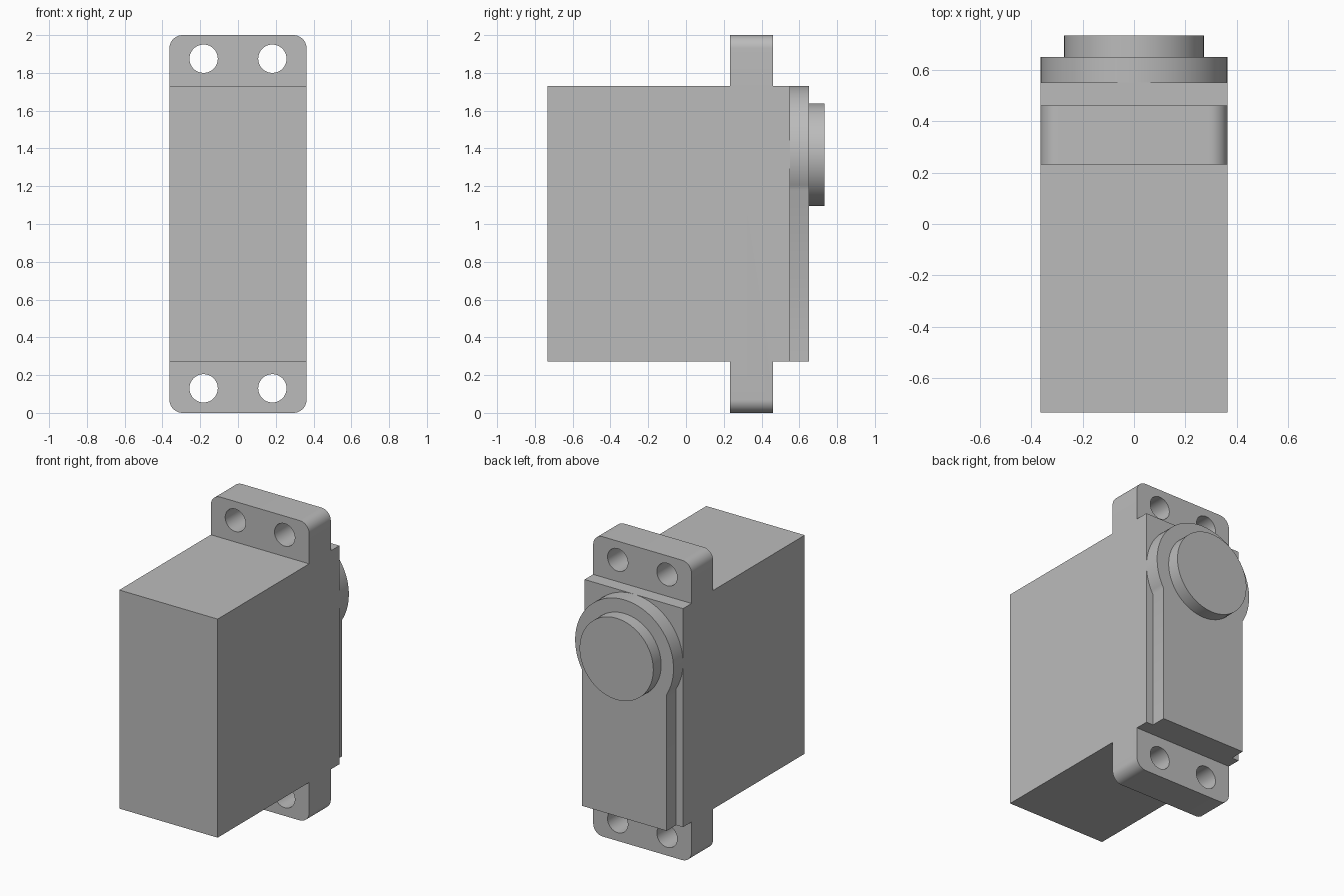
import bpy, bmesh
from math import cos, sin, radians, asin, pi
from mathutils import Vector

cube = bpy.data.objects.get("Cube")
if cube:
    bpy.data.objects.remove(cube, do_unlink=True)

grey = bpy.data.materials.new("plain grey")
grey.use_nodes = True
GREY = (0.5, 0.5, 0.5, 1)
grey.diffuse_color = GREY
grey.node_tree.nodes["Principled BSDF"].inputs["Base Color"].default_value = GREY

HALF_W = 0.363
BOTTOM, TOP = 0.272, 1.73
AXIS_Z = TOP - HALF_W


def prism(name, points, offset, bevel=None):
    """Extrude a closed 3D outline by an offset; bevel the edges chosen by a rule."""
    bm = bmesh.new()
    face = bm.faces.new([bm.verts.new(p) for p in points])
    geom = bmesh.ops.extrude_face_region(bm, geom=[face])["geom"]
    moved = [v for v in geom if isinstance(v, bmesh.types.BMVert)]
    bmesh.ops.translate(bm, verts=moved, vec=offset)
    bmesh.ops.recalc_face_normals(bm, faces=bm.faces)
    if bevel:
        edges = [e for e in bm.edges if bevel(e)]
        bmesh.ops.bevel(bm, geom=edges, offset=0.07, segments=10,
                        profile=0.5, affect='EDGES')
    mesh = bpy.data.meshes.new(name)
    bm.to_mesh(mesh)
    bm.free()
    mesh.materials.append(grey)
    obj = bpy.data.objects.new(name, mesh)
    bpy.context.collection.objects.link(obj)
    return obj


def arc(radius, z, y, start, end, count, x=0):
    return [(x + radius * cos(a), y, z + radius * sin(a))
            for a in (start + (end - start) * i / count for i in range(count + 1))]


def disc(name, radius, x, z, y0, y1):
    return prism(name, arc(radius, z, y0, 0, 2 * pi, 64, x)[:-1], (0, y1 - y0, 0))


def smooth(obj):
    bpy.ops.object.select_all(action='DESELECT')
    obj.select_set(True)
    bpy.context.view_layer.objects.active = obj
    bpy.ops.object.shade_smooth_by_angle(angle=radians(30))


# Case with mounting ears: side outline extruded across the width
BACK, EAR0, EAR1, FRONT = 0.55, 0.232, 0.46, -0.733
outline = [(FRONT, BOTTOM), (EAR0, BOTTOM), (EAR0, 0), (EAR1, 0), (EAR1, BOTTOM),
           (BACK, BOTTOM), (BACK, TOP), (EAR1, TOP), (EAR1, 2), (EAR0, 2),
           (EAR0, TOP), (FRONT, TOP)]


def ear_corner(edge):
    a, b = (v.co for v in edge.verts)
    return abs(a.x - b.x) < 0.01 and abs(a.z - b.z) < 0.01 and (a.z < 0.01 or a.z > 1.99)


case = prism("case_with_ears", [(-HALF_W, y, z) for y, z in outline],
             (2 * HALF_W, 0, 0), ear_corner)

# Screw holes through the ears
for x in (-0.182, 0.182):
    for z in (0.13, 1.875):
        cutter = disc("hole_cutter", 0.075, x, z, 0.15, 0.52)
        cutter.hide_render = True
        cut = case.modifiers.new("screw_hole", 'BOOLEAN')
        cut.operation = 'DIFFERENCE'
        cut.solver = 'EXACT'
        cut.object = cutter
        bpy.context.view_layer.objects.active = case
        bpy.ops.object.modifier_apply(modifier=cut.name)
        bpy.data.objects.remove(cutter, do_unlink=True)

# Raised back plate: straight strip ending in a full-width round head
PLATE_W = 0.312
dip = -asin((HALF_W ** 2 - PLATE_W ** 2) ** 0.5 / HALF_W)
head = arc(HALF_W, AXIS_Z, BACK, dip, pi - dip, 56)
plate = prism("back_plate",
              head + [(-PLATE_W, BACK, BOTTOM), (PLATE_W, BACK, BOTTOM)],
              (0, 0.1, 0))

# Round output boss
boss = disc("output_boss", 0.272, 0, AXIS_Z, 0.65, 0.733)

for part in (case, plate, boss):
    smooth(part)
